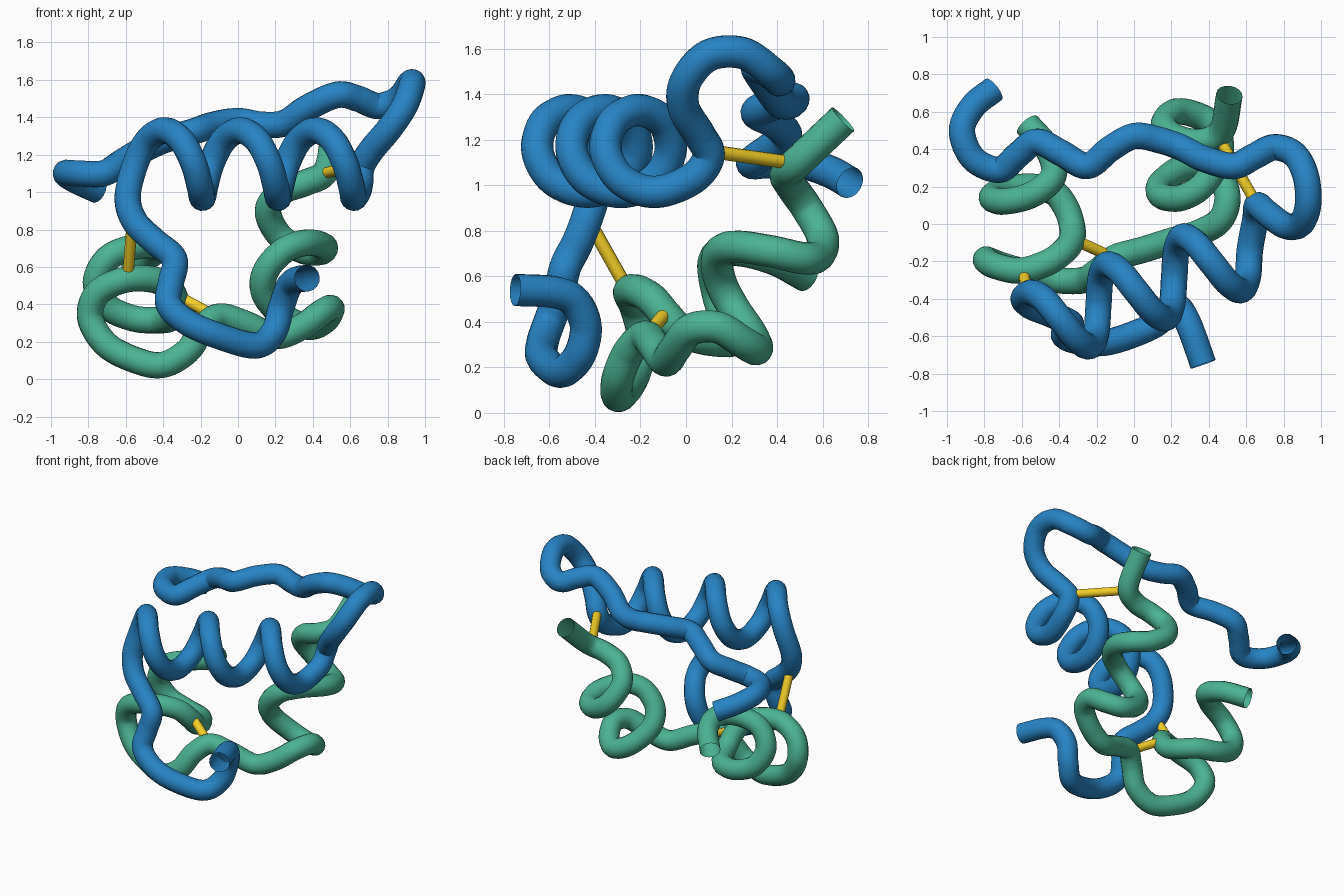
import bpy
from math import sin, cos, pi
from mathutils import Vector


def material(name, color):
    m = bpy.data.materials.new(name)
    m.diffuse_color = color
    return m


def smooth_path(points, steps=8):
    """Catmull-Rom samples through the control points."""
    p = [Vector(q) for q in points]
    p = [2 * p[0] - p[1]] + p + [2 * p[-1] - p[-2]]
    out = []
    for a, b, c, d in zip(p, p[1:], p[2:], p[3:]):
        for i in range(steps):
            t = i / steps
            out.append(0.5 * (2 * b + (c - a) * t + (2 * a - 5 * b + 4 * c - d) * t ** 2
                              + (3 * b - a - 3 * c + d) * t ** 3))
    return out + [p[-2]]


def tube(name, path, radius, mat, sides=6, caps=False):
    cu = bpy.data.curves.new(name, 'CURVE')
    cu.dimensions = '3D'
    cu.bevel_depth = radius
    cu.bevel_resolution = sides
    cu.use_fill_caps = caps
    sp = cu.splines.new('POLY')
    sp.points.add(len(path) - 1)
    for pt, co in zip(sp.points, path):
        pt.co = (*co, 1)
    ob = bpy.data.objects.new(name, cu)
    bpy.context.collection.objects.link(ob)
    bpy.ops.object.select_all(action='DESELECT')
    ob.select_set(True)
    bpy.context.view_layer.objects.active = ob
    bpy.ops.object.convert(target='MESH')
    ob = bpy.context.object
    ob.data.materials.clear()
    ob.data.materials.append(mat)
    bpy.ops.object.shade_smooth_by_angle(angle=0.9)
    return ob


blue = material("blue", (0.02, 0.23, 0.56, 1))
green = material("green", (0.07, 0.45, 0.29, 1))
yellow = material("yellow", (0.90, 0.62, 0.02, 1))

# Long chain: strand over the top, helix across the front, hanging tail
strand = [(-.75, .72, 1.01), (-.86, .63, 1.06), (-.92, .50, 1.10), (-.86, .35, 1.10),
          (-.72, .29, 1.10), (-.62, .37, 1.16), (-.52, .44, 1.22), (-.39, .38, 1.28),
          (-.25, .31, 1.32), (-.13, .40, 1.36), (0, .47, 1.38), (.13, .45, 1.36),
          (.25, .41, 1.37), (.37, .35, 1.45), (.53, .31, 1.52), (.64, .36, 1.50),
          (.75, .41, 1.46), (.86, .37, 1.50), (.92, .25, 1.58), (.93, .10, 1.57),
          (.89, .0, 1.46), (.81, -.01, 1.34), (.71, .06, 1.22), (.66, .10, 1.13),
          (.65, .03, 1.03)]
helix = []
for k in range(23):
    a = k * pi / 4
    turn = a / (2 * pi)
    helix.append((.62 - .405 * turn + .055 * sin(a),
                  -.135 - .15 * turn - .18 * sin(a),
                  1.15 - .18 * cos(a)))
tail = [(-.59, -.40, .97), (-.55, -.44, .84), (-.45, -.48, .74), (-.34, -.53, .64),
        (-.36, -.56, .51), (-.37, -.60, .40), (-.28, -.63, .31), (-.13, -.63, .24),
        (.09, -.55, .18), (.19, -.47, .25), (.23, -.44, .38), (.27, -.49, .49),
        (.31, -.58, .53), (.37, -.75, .54)]
tube("long_chain", smooth_path(strand + helix + tail), .071, blue)

# Short chain: two small helices joined by a bridge
left_helix = [(-.57, .53, .60), (-.46, .40, .67), (-.43, .26, .71), (-.54, .16, .71),
              (-.69, .12, .65), (-.76, .14, .52), (-.70, .18, .39), (-.56, .20, .325),
              (-.43, .17, .315), (-.36, .08, .325), (-.33, -.02, .36), (-.335, -.09, .43),
              (-.38, -.15, .50), (-.47, -.21, .535), (-.61, -.25, .53), (-.75, -.22, .46),
              (-.79, -.19, .33), (-.71, -.22, .19), (-.57, -.26, .11), (-.41, -.30, .075),
              (-.27, -.30, .15)]
bridge = [(-.19, -.25, .27), (-.10, -.18, .335), (.04, -.14, .295), (.20, -.09, .23),
          (.34, -.05, .28)]
right_helix = [(.46, .02, .365), (.50, .14, .375), (.46, .25, .31), (.37, .31, .28),
               (.24, .29, .34), (.14, .21, .46), (.15, .15, .58), (.25, .14, .69),
               (.37, .21, .73), (.46, .37, .71), (.44, .51, .68), (.34, .58, .69), (.22, .60, .77),
               (.16, .53, .90), (.23, .46, 1.00), (.36, .44, 1.05), (.47, .50, 1.11),
               (.51, .69, 1.29)]
tube("short_chain", smooth_path(left_helix + bridge + right_helix), .071, green)

# Cross links between neighbouring coils
links = [((-.33, -.08, .45), (-.11, -.18, .33)),
         ((-.565, -.43, .85), (-.59, -.25, .53)),
         ((.66, .10, 1.15), (.46, .45, 1.10))]
for i, ends in enumerate(links):
    tube(f"cross_link_{i + 1}", ends, .03, yellow, 4, True)
